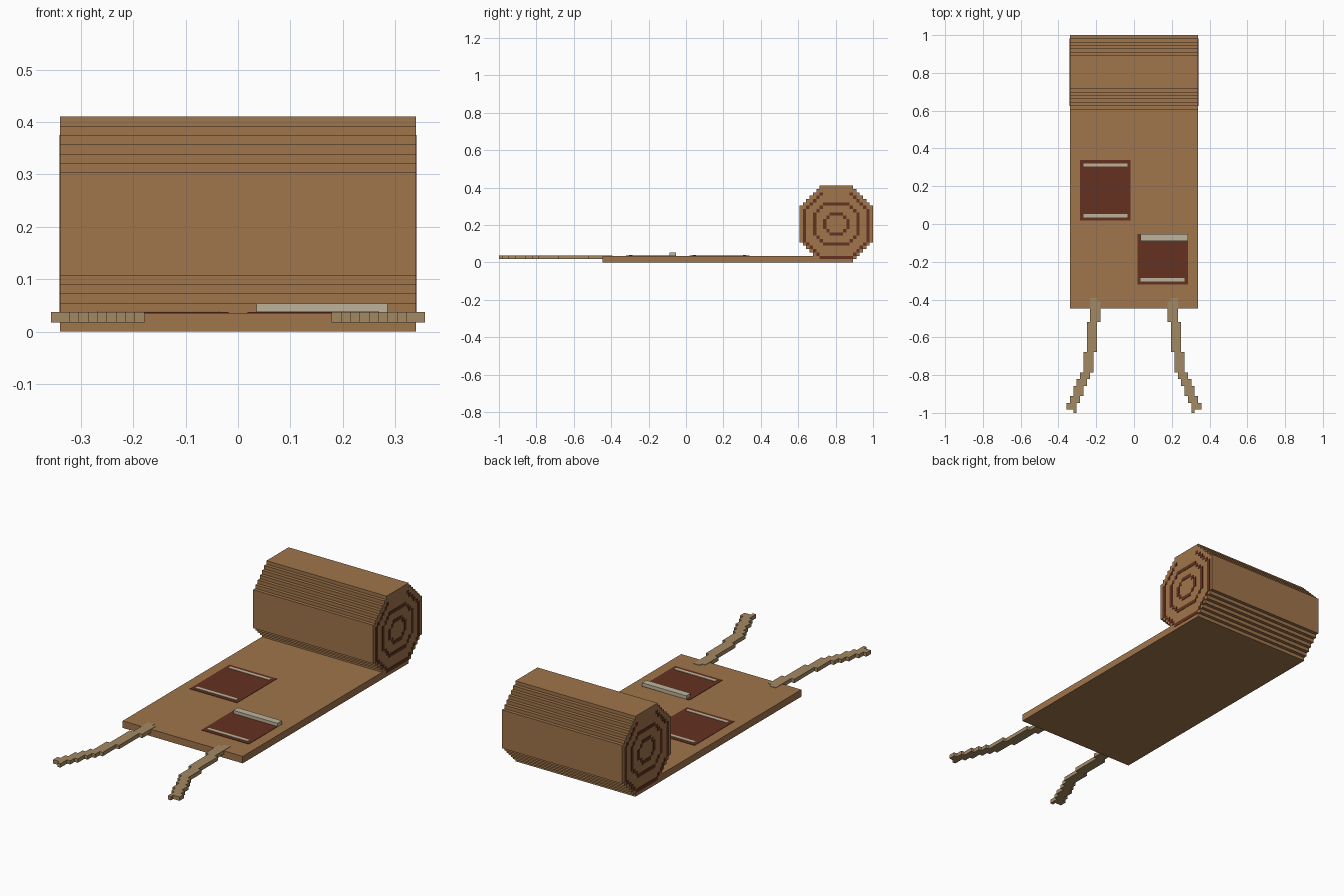
import bpy, bmesh
from mathutils import Vector

cube = bpy.data.objects.get("Cube")
if cube:
    bpy.data.objects.remove(cube, do_unlink=True)

V = 1 / 56      # size of one block
SKIN = 0.1      # thickness of painted plates, in blocks


def material(name, rgb):
    m = bpy.data.materials.new(name)
    m.use_nodes = True
    color = (*rgb, 1)
    m.diffuse_color = color
    m.node_tree.nodes["Principled BSDF"].inputs["Base Color"].default_value = color
    return m


tan = material("tan_leather", (0.35, 0.178, 0.07))
maroon = material("dark_maroon", (0.13, 0.031, 0.015))
cream = material("cream", (0.515, 0.456, 0.328))
cord = material("cord_beige", (0.366, 0.25, 0.125))


def finish(name, bm, mat):
    bmesh.ops.recalc_face_normals(bm, faces=bm.faces)
    bmesh.ops.scale(bm, vec=(V, V, V), verts=bm.verts)
    mesh = bpy.data.meshes.new(name)
    bm.to_mesh(mesh)
    bm.free()
    mesh.materials.append(mat)
    obj = bpy.data.objects.new(name, mesh)
    bpy.context.collection.objects.link(obj)
    return obj


def add_box(bm, lo, hi):
    lo, hi = Vector(lo), Vector(hi)
    verts = bmesh.ops.create_cube(bm, size=1)["verts"]
    for v in verts:
        v.co = [(a + b) / 2 + c * (b - a) for a, b, c in zip(lo, hi, v.co)]


def box(name, lo, hi, mat):
    bm = bmesh.new()
    add_box(bm, lo, hi)
    return finish(name, bm, mat)


def stepped_prism(name, rows, lo, hi, place, mat):
    """Extrude a staircase outline given as rows (start, end, left, right)."""
    left = [(a, t) for s, e, a, b in rows for t in (s, e)]
    right = [(b, t) for s, e, a, b in rows for t in (s, e)]
    outline = list(dict.fromkeys(left + right[::-1]))
    bm = bmesh.new()
    face = bm.faces.new([bm.verts.new(place(a, t, lo)) for a, t in outline])
    new = bmesh.ops.extrude_face_region(bm, geom=[face])["geom"]
    shift = Vector(place(0, 0, hi)) - Vector(place(0, 0, lo))
    bmesh.ops.translate(bm, vec=shift, verts=[g for g in new if isinstance(g, bmesh.types.BMVert)])
    return finish(name, bm, mat)


# Unrolled sheet
box("sheet", (-19, -25, 0), (19, 40, 2), tan)

# Rolled end: an octagon with stepped corners
COLS, ROWS, Y0 = 22, 23, 34
roll_rows = []
for k in range(ROWS):
    inset = max(0, 6 - k, k - 16)
    if inset == 0 and roll_rows and roll_rows[-1][2] == Y0:
        roll_rows[-1] = (roll_rows[-1][0], k + 1, Y0, Y0 + COLS)
    else:
        roll_rows.append((k, k + 1, Y0 + inset, Y0 + COLS - inset))
stepped_prism("roll", roll_rows, -19, 19, lambda a, t, d: (d, a, t), tan)


# Dark winding lines on both ends of the roll
def octagon(c0, c1, r0, r1, cut):
    return {(c, r) for c in range(c0, c1 + 1) for r in range(r0, r1 + 1)
            if min(c - c0, c1 - c) + min(r - r0, r1 - r) >= cut}


def ring(*args):
    cells = octagon(*args)
    return {(c, r) for c, r in cells
            if not {(c + 1, r), (c - 1, r), (c, r + 1), (c, r - 1)} <= cells}


lines = ring(4, 17, 5, 17, 3) | ring(7, 14, 8, 14, 2)
lines |= {(c, r) for c, r in ring(1, 20, 1, 20, 5) if not (r == 20 and 6 < c < 15)}
for name, side in (("winding_left", 1), ("winding_right", -1)):
    bm = bmesh.new()
    for c, r in sorted(lines):
        xs = sorted((side * 19, side * (19 + SKIN)))
        add_box(bm, (xs[0], Y0 + c, r), (xs[1], Y0 + c + 1, r + 1))
    finish(name, bm, maroon)


# Pockets with light hems
def plate(name, x0, x1, y0, y1, level, mat):
    box(name, (x0, y0, 2), (x1, y1, 2 + SKIN * level), mat)


plate("right_pocket", -16, -1, 1, 19, 1, maroon)
plate("right_pocket_front_hem", -15, -2, 2, 3, 2, cream)
plate("right_pocket_back_hem", -15, -2, 17, 18, 2, cream)
plate("left_pocket", 1, 16, -18, -3, 1, maroon)
plate("left_pocket_front_hem", 2, 15, -17, -16, 2, cream)
box("left_pocket_raised_bar", (2, -5, 2), (16, -3, 3), cream)

# Tie cords: rows from the sheet outward (start, end, inner x, outer x)
cord_rows = [(-22, -23, 11, 13), (-23, -29, 10, 13), (-29, -38, 11, 14), (-38, -44, 12, 15),
             (-44, -46, 13, 16), (-46, -48, 14, 17), (-48, -51, 15, 18), (-51, -53, 16, 19),
             (-53, -55, 17, 20), (-55, -56, 17, 18)]
for name, side in (("left_cord", 1), ("right_cord", -1)):
    rows = [(s, e, side * a, side * b) for s, e, a, b in cord_rows]
    stepped_prism(name, rows, 1, 2 + SKIN, lambda a, t, d: (a, t, d), cord)
